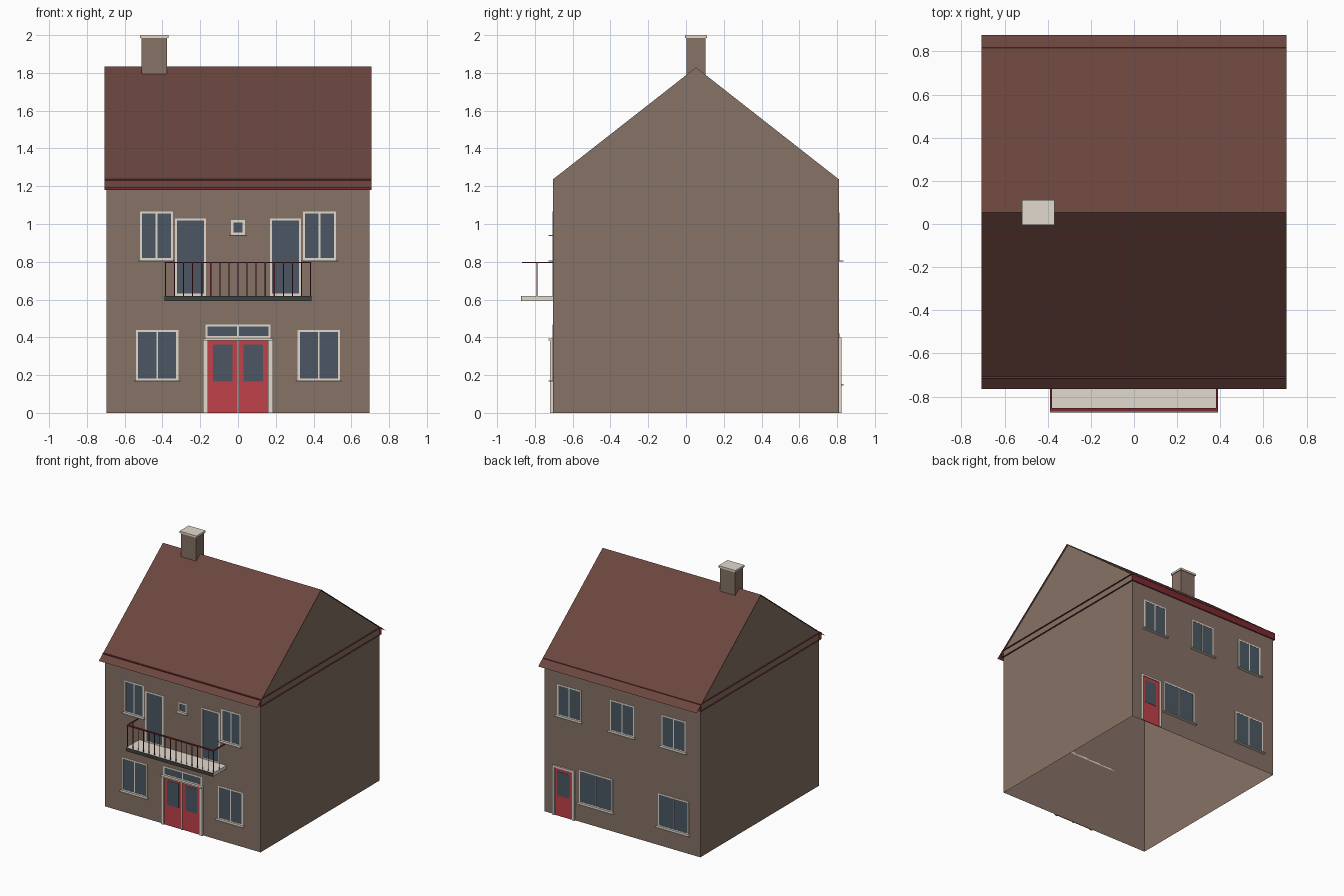
import bpy, bmesh
from mathutils import Matrix, Vector

if "Cube" in bpy.data.objects:
    bpy.data.objects.remove(bpy.data.objects["Cube"])


def material(name, r, g, b):
    m = bpy.data.materials.new(name)
    m.diffuse_color = (r, g, b, 1)
    m.use_nodes = True
    m.node_tree.nodes["Principled BSDF"].inputs["Base Color"].default_value = m.diffuse_color
    return m


WALL = material("wall_brown", 0.24, 0.168, 0.132)
ROOF = material("roof_brown", 0.145, 0.06, 0.048)
RED = material("door_red", 0.53, 0.055, 0.068)
RAIL = material("rail_red", 0.20, 0.022, 0.03)
GLASS = material("glass_blue", 0.072, 0.097, 0.127)
TRIM = material("trim_stone", 0.76, 0.70, 0.61)
DARK = material("dark_edge", 0.05, 0.05, 0.045)

FRONT, BACK, RIDGE_Y = -0.705, 0.81, 0.053


def finish(name, bm, mat):
    me = bpy.data.meshes.new(name)
    bm.to_mesh(me)
    bm.free()
    me.materials.append(mat)
    ob = bpy.data.objects.new(name, me)
    bpy.context.collection.objects.link(ob)
    return ob


def add_box(bm, x0, x1, y0, y1, z0, z1):
    c = Vector(((x0 + x1) / 2, (y0 + y1) / 2, (z0 + z1) / 2))
    s = (abs(x1 - x0), abs(y1 - y0), abs(z1 - z0), 1)
    bmesh.ops.create_cube(bm, size=1, matrix=Matrix.Translation(c) @ Matrix.Diagonal(s))


def boxes(name, mat, *specs):
    """One object from boxes given as (x0, x1, y0, y1, z0, z1)."""
    bm = bmesh.new()
    for spec in specs:
        add_box(bm, *spec)
    return finish(name, bm, mat)


def on_wall(name, mat, side, depth, *rects):
    """Rectangles (x0, x1, z0, z1) standing out from the front or back wall."""
    y = FRONT if side < 0 else BACK
    boxes(name, mat, *[(a, b, y + side * 0.0003, y + side * depth, c, d) for a, b, c, d in rects])


def window(name, side, x0, x1, z0, z1, mullion=True, sill=True):
    t = 0.011
    on_wall(name + "_glass", GLASS, side, 0.0015, (x0 + .002, x1 - .002, z0 + .002, z1 - .002))
    bars = [(x0, x0 + t, z0, z1), (x1 - t, x1, z0, z1),
            (x0 + t, x1 - t, z0, z0 + t), (x0 + t, x1 - t, z1 - t, z1)]
    if mullion:
        m = (x0 + x1) / 2
        bars.append((m - .004, m + .004, z0 + t, z1 - t))
    on_wall(name + "_frame", TRIM, side, 0.003, *bars)
    if sill:
        on_wall(name + "_sill", TRIM, side, 0.024, (x0 - .011, x1 + .011, z0 - .007, z0))


# House body with gables: hollow shell, open underneath
bm = bmesh.new()
profile = [(FRONT, 0), (BACK, 0), (BACK, 1.236), (RIDGE_Y, 1.829), (FRONT, 1.236)]
base = bm.faces.new([bm.verts.new((-0.695, y, z)) for y, z in profile])
ext = bmesh.ops.extrude_face_region(bm, geom=[base], use_keep_orig=True)
bmesh.ops.translate(bm, vec=(1.39, 0, 0),
                    verts=[v for v in ext["geom"] if isinstance(v, bmesh.types.BMVert)])
bmesh.ops.recalc_face_normals(bm, faces=bm.faces)
bmesh.ops.delete(bm, geom=[f for f in bm.faces if f.normal.z < -0.9], context="FACES_ONLY")
finish("house_body", bm, WALL)

# Thin roof sheets overhanging the eaves
bm = bmesh.new()
rows = [[bm.verts.new((x, y, z)) for x in (-0.707, 0.707)]
        for y, z in ((-0.765, 1.192), (RIDGE_Y, 1.833), (0.875, 1.19))]
for a, b in zip(rows, rows[1:]):
    bm.faces.new((a[0], a[1], b[1], b[0]))
finish("roof", bm, ROOF)

# Eave band: attic floor sheets with front and back boards, open at the gable ends
bm = bmesh.new()
add_box(bm, -0.707, 0.707, FRONT - .011, BACK + .009, 1.181, 1.237)
bm.normal_update()
bmesh.ops.delete(bm, geom=[f for f in bm.faces if abs(f.normal.x) > 0.9], context="FACES_ONLY")
finish("eave_band", bm, RAIL)

# Chimney
boxes("chimney", WALL, (-0.512, -0.375, 0.002, 0.104, 1.79, 1.986))
boxes("chimney_cap", TRIM, (-0.519, -0.368, -0.004, 0.112, 1.984, 2.0))

# Front windows and balcony doors, mirrored in x
for s, tag in ((-1, "left"), (1, "right")):
    def span(a, b):
        return sorted((s * a, s * b))
    window(f"front_upper_window_{tag}", -1, *span(0.345, 0.518), 0.808, 1.067)
    window(f"front_lower_window_{tag}", -1, *span(0.316, 0.54), 0.172, 0.44)
    window(f"balcony_door_{tag}", -1, *span(0.17, 0.333), 0.62, 1.03, False, False)
    # Front door leaf
    on_wall(f"front_door_leaf_{tag}", RED, -1, 0.006, (*span(0.003, 0.16), 0, 0.386))
    on_wall(f"front_door_glass_{tag}", GLASS, -1, 0.008, (*span(0.03, 0.133), 0.165, 0.363))
window("small_window", -1, -0.036, 0.036, 0.943, 1.02, False)
window("front_door_transom", -1, -0.173, 0.173, 0.395, 0.468, True, False)
on_wall("front_door_frame", TRIM, -1, 0.014, (-0.184, -0.16, 0, 0.386),
        (0.16, 0.184, 0, 0.386), (-0.004, 0.004, 0, 0.386))
on_wall("front_door_lintel", TRIM, -1, 0.024, (-0.186, 0.186, 0.384, 0.395))

# Back windows
for i, x in enumerate((-0.457, 0.003, 0.474)):
    window(f"back_upper_window_{i + 1}", 1, x - .108, x + .108, 0.808, 1.06)
window("back_lower_window_wide", 1, 0.085, 0.387, 0.153, 0.42)
window("back_lower_window", 1, -0.592, -0.318, 0.153, 0.42)

# Back door
on_wall("back_door", RED, 1, 0.006, (0.44, 0.60, 0, 0.385))
on_wall("back_door_glass", GLASS, 1, 0.008, (0.468, 0.578, 0.165, 0.358))
on_wall("back_door_frame", TRIM, 1, 0.014, (0.422, 0.44, 0, 0.4),
        (0.60, 0.618, 0, 0.4), (0.44, 0.60, 0.385, 0.4))

# Balcony slab with dark front edge
boxes("balcony_slab", TRIM, (-0.389, 0.389, -0.871, FRONT, 0.592, 0.62))
boxes("balcony_front_edge", DARK, (-0.389, 0.389, -0.873, -0.871, 0.592, 0.62))

# Balcony railing: handrail and thin balusters
boxes("balcony_handrail", RAIL,
      (-0.389, 0.389, -0.868, -0.852, 0.793, 0.799),
      (-0.389, -0.381, -0.852, FRONT, 0.793, 0.799),
      (0.381, 0.389, -0.852, FRONT, 0.793, 0.799))
posts = []
for i in range(17):
    x = -0.384 + i * 0.048
    posts.append((x - .003, x + .003, -0.861, -0.859, 0.62, 0.793))
for x in (-0.385, 0.385):
    posts.append((x - .001, x + .001, -0.792, -0.786, 0.62, 0.793))
boxes("balcony_balusters", RAIL, *posts)
